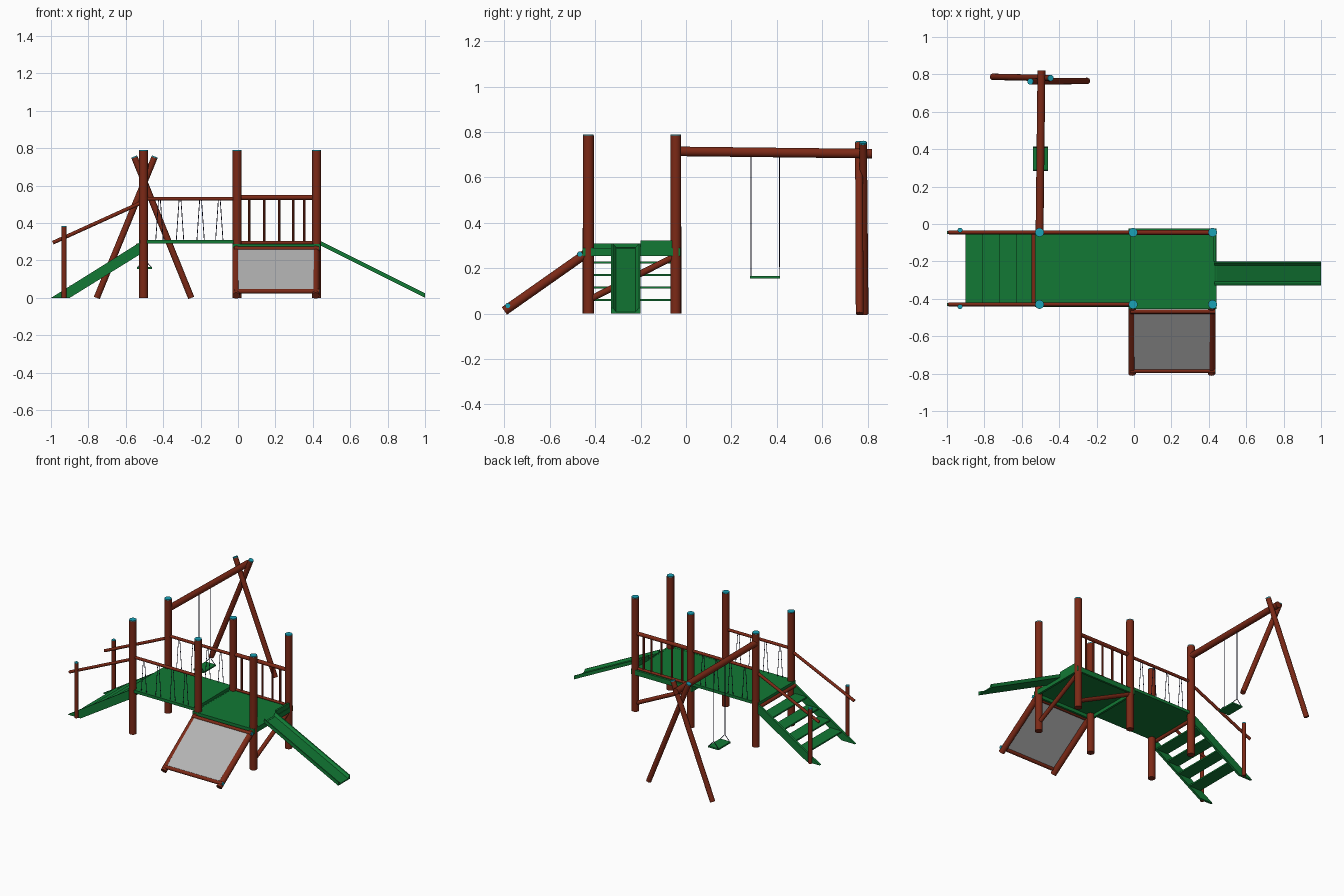
import bpy, bmesh
from mathutils import Vector

if "Cube" in bpy.data.objects:
    bpy.data.objects.remove(bpy.data.objects["Cube"], do_unlink=True)


def material(name, rgb):
    m = bpy.data.materials.new(name)
    m.use_nodes = True
    m.diffuse_color = (*rgb, 1)
    m.node_tree.nodes["Principled BSDF"].inputs["Base Color"].default_value = (*rgb, 1)
    return m


WOOD = material("red brown wood", (0.2, 0.022, 0.008))
GREEN = material("green board", (0.006, 0.19, 0.035))
CYAN = material("cyan cap", (0.01, 0.36, 0.47))
GREY = material("grey panel", (0.45, 0.45, 0.45))
ROPE = material("navy rope", (0.02, 0.02, 0.07))


def finish(bm, name, mat, smooth=False):
    bmesh.ops.recalc_face_normals(bm, faces=bm.faces)
    mesh = bpy.data.meshes.new(name)
    bm.to_mesh(mesh)
    bm.free()
    mesh.materials.append(mat)
    ob = bpy.data.objects.new(name, mesh)
    bpy.context.collection.objects.link(ob)
    if smooth:
        bpy.ops.object.select_all(action='DESELECT')
        ob.select_set(True)
        bpy.context.view_layer.objects.active = ob
        bpy.ops.object.shade_smooth_by_angle()
    return ob


def pole(name, a, b, r, mat=WOOD, sides=16):
    """Round bar between two points."""
    a, b = Vector(a), Vector(b)
    bm = bmesh.new()
    bmesh.ops.create_cone(bm, cap_ends=True, segments=sides, radius1=r, radius2=r, depth=(b - a).length)
    bm.transform((b - a).to_track_quat('Z', 'Y').to_matrix().to_4x4())
    bmesh.ops.translate(bm, verts=bm.verts, vec=(a + b) / 2)
    return finish(bm, name, mat, True)


def capped_pole(name, a, b, r):
    """Round bar with a cyan plate on its far end."""
    pole(name, a, b, r)
    d = (Vector(b) - Vector(a)).normalized()
    pole(name + "_cap", b, Vector(b) + d * 0.006, r * 0.97, CYAN)


def box(name, lo, hi, mat=GREEN):
    bm = bmesh.new()
    bmesh.ops.create_cube(bm, size=1)
    lo, hi = Vector(lo), Vector(hi)
    bmesh.ops.scale(bm, verts=bm.verts, vec=hi - lo)
    bmesh.ops.translate(bm, verts=bm.verts, vec=(lo + hi) / 2)
    return finish(bm, name, mat)


def prism(name, points, offset, mat=GREEN):
    """Flat outline extruded along an offset."""
    bm = bmesh.new()
    face = bm.faces.new([bm.verts.new(p) for p in points])
    new = bmesh.ops.extrude_face_region(bm, geom=[face])["geom"]
    bmesh.ops.translate(bm, verts=[v for v in new if isinstance(v, bmesh.types.BMVert)], vec=offset)
    return finish(bm, name, mat)


BACK, FRONT = -0.045, -0.43
SIDES = (("back", BACK, 1), ("front", FRONT, -1))
X_STAIR, X_MID, X_SLIDE = -0.505, -0.005, 0.42

# Main posts
for side, y, out in SIDES:
    for label, x in (("stair", X_STAIR), ("middle", X_MID), ("slide", X_SLIDE)):
        capped_pole(f"{side}_{label}_post", (x, y, 0), (x, y, 0.784), 0.024)

# Platform with edge frame, and bridge deck
box("platform_deck", (-0.02, -0.44, 0.278), (0.43, -0.035, 0.288))
for i, (lo, hi) in enumerate((
        ((-0.03, -0.455), (0.44, -0.44)), ((-0.03, -0.04), (0.44, -0.025)),
        ((-0.03, -0.44), (-0.015, -0.04)), ((0.425, -0.44), (0.44, -0.04)))):
    box(f"platform_edge_{i}", (*lo, 0.255), (*hi, 0.289))
box("bridge_deck", (-0.53, -0.445, 0.29), (-0.02, -0.035, 0.31))
pole("bridge_end_beam", (-0.535, FRONT, 0.28), (-0.535, BACK, 0.28), 0.012)
box("slide_side_board", (0.425, -0.2, 0.285), (0.437, -0.05, 0.322))

# Platform balustrade on the back
pole("balustrade_top_rail", (X_MID, BACK, 0.537), (X_SLIDE, BACK, 0.537), 0.013)
pole("balustrade_low_rail", (X_MID, BACK, 0.295), (X_SLIDE, BACK, 0.295), 0.009)
for i, x in enumerate((0.06, 0.14, 0.22, 0.295, 0.355)):
    pole(f"baluster_{i}", (x, BACK, 0.29), (x, BACK, 0.53), 0.007, sides=8)

# Diagonal braces under the platform
pole("slide_end_brace", (X_SLIDE, FRONT, 0.06), (X_SLIDE, BACK, 0.255), 0.014)
pole("back_brace", (X_SLIDE, BACK, 0.05), (X_MID, BACK, 0.255), 0.014)

# Bridge rails with rope ties, then stair sides and handrails
for side, y, out in SIDES:
    pole(f"{side}_bridge_rail", (X_STAIR, y, 0.53), (X_MID, y, 0.53), 0.01)
    for i, x in enumerate((-0.42, -0.31, -0.2, -0.1)):
        for s in (-1, 1):
            pole(f"{side}_bridge_rope_{i}", (x + s * 0.005, y, 0.525), (x + s * 0.02, y, 0.305), 0.002, ROPE, 6)
    prism(f"{side}_stair_stringer",
          [(-1, y - 0.008, 0), (-0.9, y - 0.008, 0), (-0.52, y - 0.008, 0.235), (-0.52, y - 0.008, 0.3)],
          (0, 0.016, 0))
    pole(f"{side}_stair_handrail", (-0.99, y, 0.295), (-0.5, y, 0.517), 0.01)
    yp = y + out * 0.012
    capped_pole(f"{side}_stair_handrail_post", (-0.93, yp, 0), (-0.93, yp, 0.378), 0.013)

# Stair treads
for i in range(4):
    x = -0.9 + 0.09 * i
    z = 0.06 + 0.055 * i
    box(f"stair_tread_{i}", (x, FRONT, z - 0.005), (x + 0.09, BACK, z + 0.005))

# Slide: a sloped trough with raised, slightly splayed sides
section = [(-0.33, 0.025), (-0.322, 0.025), (-0.308, 0.008), (-0.222, 0.008),
           (-0.208, 0.025), (-0.2, 0.025), (-0.2, 0), (-0.33, 0)]
prism("slide", [(0.43, y, 0.285 + z) for y, z in section], (0.57, 0, -0.285))

# Climbing ramp with framed panel
for label, x in (("right", -0.01), ("left", 0.415)):
    pole(f"ramp_{label}_pole", (x, -0.8, 0.012), (x, -0.44, 0.265), 0.02)
for label, y, z in (("bottom", -0.785, 0.035), ("top", -0.468, 0.262)):
    pole(f"ramp_{label}_bar", (-0.02, y, z), (0.432, y, z), 0.012)
    pole(f"ramp_{label}_bar_cap", (0.432, y, z), (0.437, y, z), 0.011, CYAN)
prism("ramp_panel", [(0, -0.785, 0.035), (0.41, -0.785, 0.035), (0.41, -0.468, 0.262), (0, -0.468, 0.262)],
      (0, -0.003, 0.004), GREY)

# Swing frame
pole("swing_beam", (X_STAIR, -0.04, 0.715), (-0.495, 0.82, 0.705), 0.021)
capped_pole("swing_right_leg", (-0.755, 0.787, 0), (-0.447, 0.78, 0.75), 0.017)
capped_pole("swing_left_leg", (-0.25, 0.765, 0), (-0.553, 0.762, 0.75), 0.017)

# Swing seat and ropes
box("swing_seat", (-0.54, 0.283, 0.155), (-0.46, 0.415, 0.165))
for label, y in (("front", 0.287), ("back", 0.411)):
    pole(f"swing_{label}_rope", (-0.5, y, 0.7), (-0.5, y, 0.205), 0.0022, ROPE, 6)
    for s in (-1, 1):
        pole(f"swing_{label}_rope_fork", (-0.5, y, 0.205), (-0.5 + s * 0.037, y, 0.163), 0.0022, ROPE, 6)
